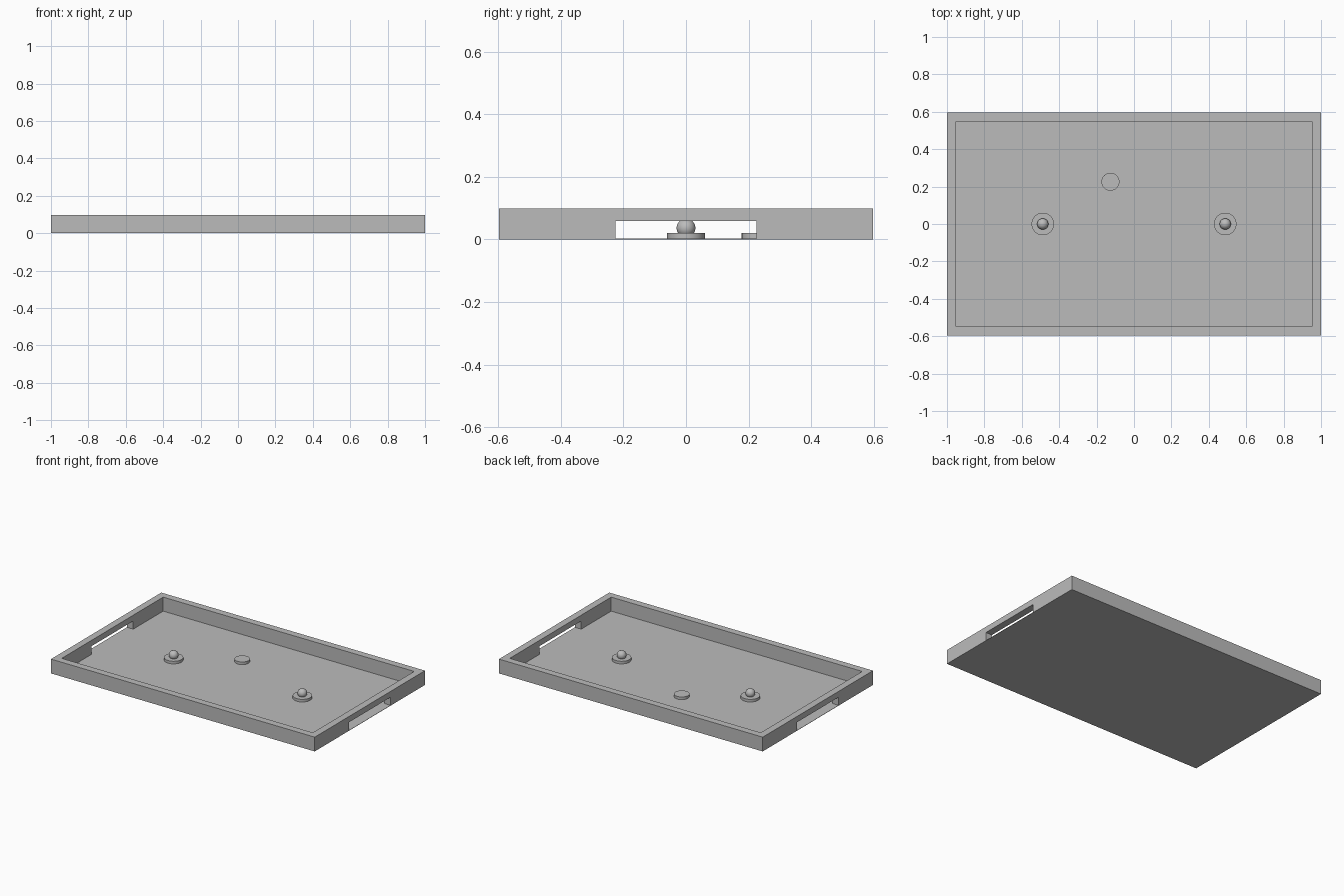
import bpy

if "Cube" in bpy.data.objects:
    bpy.data.objects.remove(bpy.data.objects["Cube"])

# One flat grey for everything
grey = bpy.data.materials.new("plain_grey")
grey.diffuse_color = (0.5, 0.5, 0.5, 1)
grey.use_nodes = True
grey.node_tree.nodes["Principled BSDF"].inputs["Base Color"].default_value = grey.diffuse_color

HALF_X, HALF_Y, HEIGHT = 1.0, 0.597, 0.098
WALL, FLOOR = 0.048, 0.002


def finish(obj, name):
    obj.name = name
    obj.data.materials.clear()
    obj.data.materials.append(grey)
    return obj


def box(name, half_x, half_y, z0, z1):
    bpy.ops.mesh.primitive_cube_add(size=2, location=(0, 0, (z0 + z1) / 2))
    obj = bpy.context.object
    obj.scale = (half_x, half_y, (z1 - z0) / 2)
    bpy.ops.object.transform_apply(location=True, rotation=False, scale=True)
    return finish(obj, name)


def disc(name, x, y, radius, height):
    bpy.ops.mesh.primitive_cylinder_add(vertices=48, radius=radius, depth=height,
                                        location=(x, y, height / 2))
    bpy.ops.object.shade_smooth_by_angle()
    return finish(bpy.context.object, name)


# Table: a tray with a goal slot through each end wall
table = box("table", HALF_X, HALF_Y, 0, HEIGHT)
cutters = [
    box("tray_cutter", HALF_X - WALL, HALF_Y - WALL, FLOOR, HEIGHT + 0.1),
    box("goal_cutter", HALF_X + 0.1, 0.225, FLOOR, 0.058),
]
for cutter in cutters:
    mod = table.modifiers.new(cutter.name, 'BOOLEAN')
    mod.operation = 'DIFFERENCE'
    mod.solver = 'EXACT'
    mod.object = cutter
    bpy.context.view_layer.objects.active = table
    bpy.ops.object.modifier_apply(modifier=mod.name)
for cutter in cutters:
    bpy.data.objects.remove(cutter)

# Mallets: a disc with a ball handle at each end
for side, x in (("left", -0.488), ("right", 0.488)):
    disc(side + "_mallet_base", x, 0, 0.06, 0.02)
    bpy.ops.mesh.primitive_uv_sphere_add(segments=32, ring_count=16, radius=0.03,
                                         location=(x, 0, 0.036))
    bpy.ops.object.shade_smooth()
    finish(bpy.context.object, side + "_mallet_knob")

# Puck
disc("puck", -0.126, 0.226, 0.048, 0.02)
